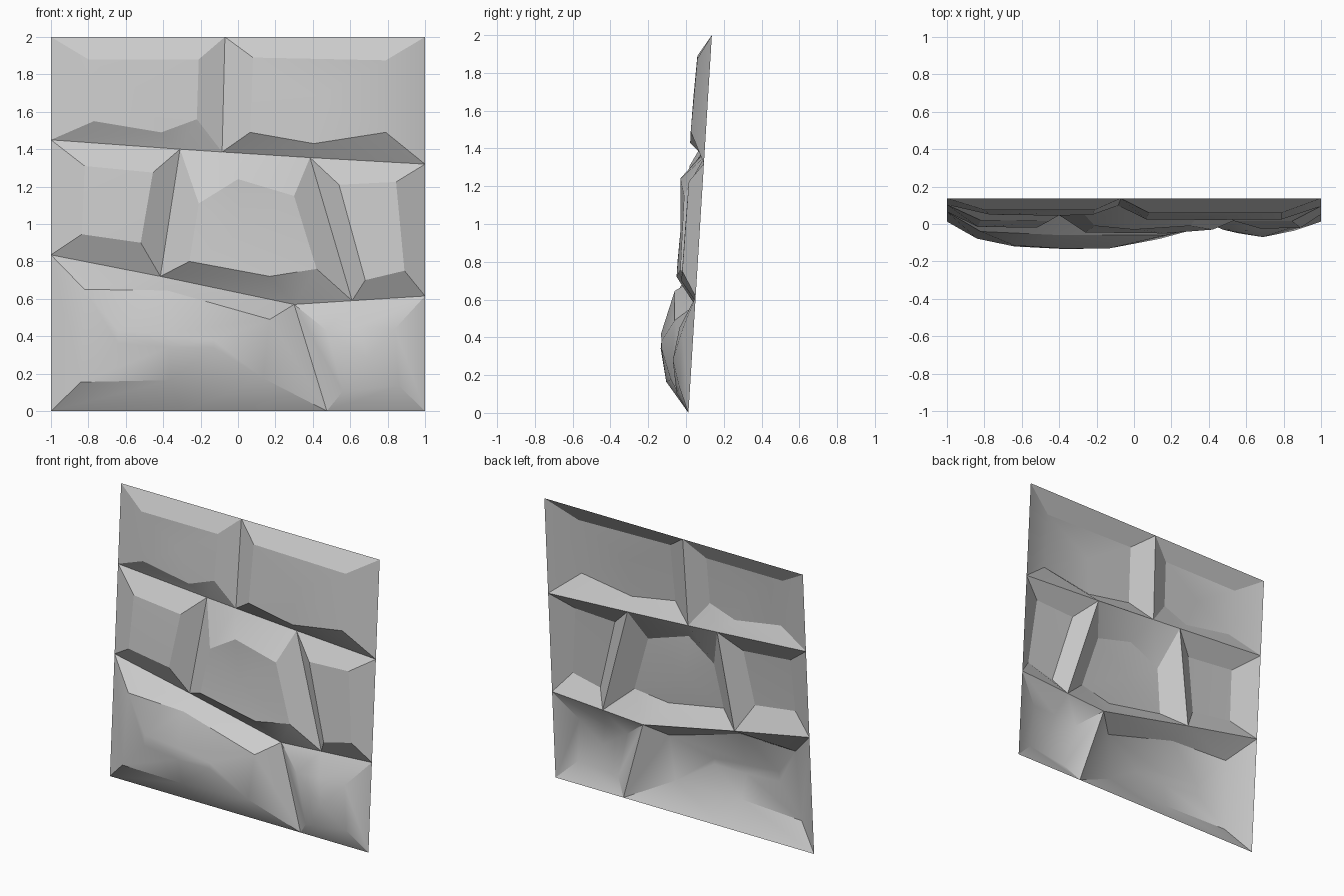
import bpy, bmesh


def joint(x, z):
    """Point on the leaning plane where the mortar joints lie."""
    return (x, 0.013 + 0.062 * z, z)


# shared joint corners, row by row from the top
A, B, C = joint(-1, 2), joint(-0.07, 2), joint(1, 2)
D, E, F = joint(-1, 1.45), joint(-0.31, 1.40), joint(-0.085, 1.385)
G, H = joint(0.385, 1.355), joint(1, 1.32)
I, J, K = joint(-1, 0.835), joint(-0.415, 0.72), joint(0.30, 0.57)
L, M = joint(0.61, 0.59), joint(1, 0.615)
N, Q, O, P = joint(-1, 0), joint(-0.3, 0), joint(0.475, 0), joint(1, 0)


def stone(name, outer, rim, core):
    """Bevelled stone: joint outline -> raised rim -> core (one point or a ring).
    Outlines run clockwise seen from the front; rim and core are (x, z, y)."""
    bm = bmesh.new()
    o = [bm.verts.new(p) for p in outer]
    r = [bm.verts.new((x, y, z)) for x, z, y in rim]
    c = [bm.verts.new((x, y, z)) for x, z, y in core]
    n = len(o)
    for i in range(n):
        j = (i + 1) % n
        bm.faces.new((o[j], o[i], r[i], r[j]))
        if len(c) == 1:
            bm.faces.new((r[j], r[i], c[0]))
        else:
            bm.faces.new((r[j], r[i], c[i], c[j]))
    if len(c) > 1:
        bm.faces.new(c[::-1])
    me = bpy.data.meshes.new(name)
    bm.to_mesh(me)
    bm.free()
    ob = bpy.data.objects.new(name, me)
    bpy.context.collection.objects.link(ob)
    bpy.ops.object.select_all(action='DESELECT')
    ob.select_set(True)
    bpy.context.view_layer.objects.active = ob
    bpy.ops.object.shade_smooth_by_angle(angle=0.35)


# top course
stone("stone_top_left", [A, B, F, E, D],
      [(-0.80, 1.88, 0.075), (-0.21, 1.88, 0.075), (-0.22, 1.56, 0.05),
       (-0.41, 1.49, 0.045), (-0.77, 1.55, 0.05)], [(-0.5, 1.7, 0.058)])
stone("stone_top_right", [B, C, H, G, F],
      [(0.08, 1.89, 0.06), (0.79, 1.875, 0.06), (0.79, 1.49, 0.025),
       (0.405, 1.43, 0.022), (0.065, 1.49, 0.025)], [(0.43, 1.68, 0.04)])

# middle course
stone("stone_middle_left", [D, E, J, I],
      [(-0.82, 1.31, 0.02), (-0.455, 1.275, 0.015), (-0.52, 0.90, -0.02),
       (-0.835, 0.945, -0.015)], [(-0.65, 1.11, -0.004)])
stone("stone_middle_centre", [E, F, G, L, K, J],
      [(-0.21, 1.11, -0.01), (0.0, 1.24, -0.03), (0.30, 1.15, -0.01),
       (0.42, 0.76, -0.03), (0.17, 0.72, -0.05), (-0.26, 0.80, -0.045)],
      [(0.03, 0.96, -0.03)])
stone("stone_middle_right", [G, H, M, L],
      [(0.54, 1.21, 0.015), (0.845, 1.225, 0.015), (0.89, 0.75, -0.02),
       (0.68, 0.70, -0.025)], [(0.73, 0.97, -0.005)])

# bottom course
stone("stone_bottom_left", [I, J, K, O, Q, N],
      [(-0.82, 0.65, -0.04), (-0.38, 0.645, -0.06), (0.17, 0.49, -0.06),
       (0.135, 0.175, -0.08), (-0.36, 0.165, -0.105), (-0.84, 0.155, -0.078)],
      [(-0.64, 0.43, -0.115), (-0.37, 0.42, -0.132), (-0.13, 0.38, -0.13),
       (-0.13, 0.34, -0.13), (-0.37, 0.34, -0.134), (-0.64, 0.36, -0.12)])
stone("stone_bottom_right", [K, L, M, P, O],
      [(0.475, 0.43, -0.03), (0.65, 0.45, -0.035), (0.84, 0.44, -0.02),
       (0.86, 0.135, -0.035), (0.56, 0.105, -0.05)], [(0.69, 0.28, -0.07)])
